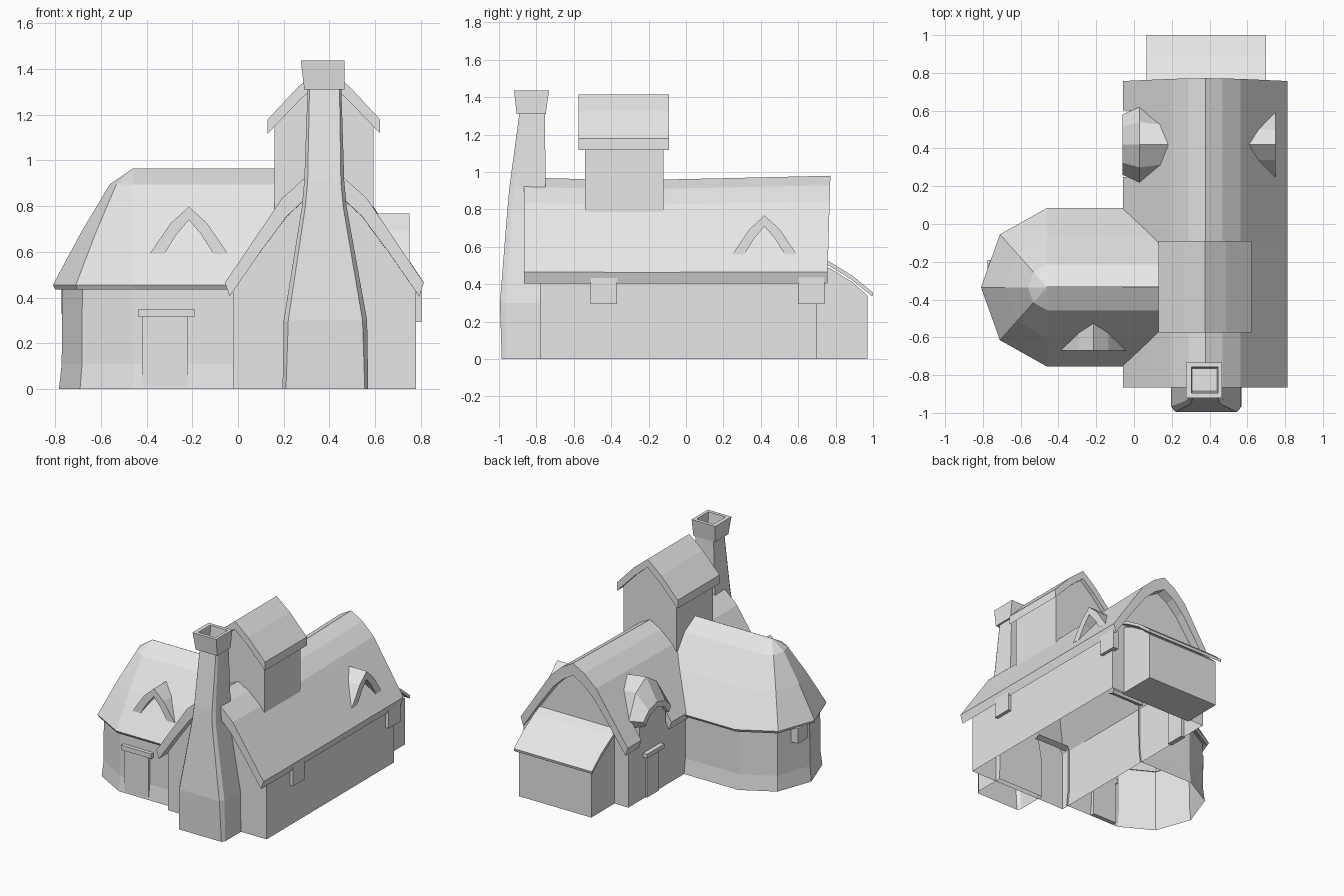
import bpy, bmesh

if "Cube" in bpy.data.objects:
    bpy.data.objects.remove(bpy.data.objects["Cube"], do_unlink=True)

PLASTER = bpy.data.materials.new("pale_grey")
PLASTER.use_nodes = True
PLASTER.diffuse_color = (0.8, 0.8, 0.8, 1)
PLASTER.node_tree.nodes["Principled BSDF"].inputs["Base Color"].default_value = (0.8, 0.8, 0.8, 1)


def loft(name, rings, start=True, end=True, closed=True):
    """Skin a list of equal-length rings, with optional end caps."""
    bm = bmesh.new()
    rows = [[bm.verts.new(p) for p in ring] for ring in rings]
    n = len(rows[0])
    for a, b in zip(rows, rows[1:]):
        for i in range(n if closed else n - 1):
            j = (i + 1) % n
            bm.faces.new((a[i], a[j], b[j], b[i]))
    if start:
        bm.faces.new(rows[0])
    if end:
        bm.faces.new(rows[-1])
    bmesh.ops.remove_doubles(bm, verts=bm.verts[:], dist=0.0005)
    bmesh.ops.recalc_face_normals(bm, faces=bm.faces[:])
    mesh = bpy.data.meshes.new(name)
    bm.to_mesh(mesh)
    bm.free()
    mesh.materials.append(PLASTER)
    obj = bpy.data.objects.new(name, mesh)
    bpy.context.collection.objects.link(obj)
    return obj


def rect(x0, x1, y0, y1, z):
    return [(x0, y0, z), (x1, y0, z), (x1, y1, z), (x0, y1, z)]


def box(name, x0, x1, y0, y1, z0, z1, floor=True):
    return loft(name, [rect(x0, x1, y0, y1, z0), rect(x0, x1, y0, y1, z1)], start=floor)


def mirrored(half):
    """Half profile from eave to ridge, completed on the other side."""
    return [(-d, z) for d, z in half] + [(d, z) for d, z in reversed(half[:-1])]


def shell(outer, inner):
    return mirrored(outer) + mirrored(inner)[::-1]


# Main barn: gabled walls, open underneath
CX = 0.378
walls = [(-0.4, 0)] + mirrored([(0.4, 0.44), (0.27, 0.64), (0.15, 0.8), (0, 0.9)]) + [(0.4, 0)]
barn = loft("barn_walls", [[(CX + d, y, z) for d, z in walls] for y in (-0.78, 0.70)])
bm = bmesh.new()
bm.from_mesh(barn.data)
bmesh.ops.delete(bm, geom=[f for f in bm.faces if f.calc_center_median().z < 0.01], context='FACES')
bm.to_mesh(barn.data)
bm.free()

# Barn roof: thick bowed shell with a slightly sagging ridge
section = shell([(0.435, 0.465), (0.3, 0.665), (0.185, 0.835), (0.09, 0.92), (0, 0.97)],
                [(0.415, 0.405), (0.28, 0.6), (0.165, 0.755), (0.08, 0.835), (0, 0.88)])
stations = [(-0.865, 0), (-0.55, -0.008), (-0.1, -0.01), (0.35, 0), (0.755, 0.01)]
roof = loft("barn_roof", [[(CX + d, y + (0.03 * (z - 0.4) if y > 0.7 else 0),
                            z + s * (z - 0.4) / 0.57) for d, z in section] for y, s in stations])
cutter = box("roof_notch_cutter", -0.2, 0.03, 0.25, 0.6, 0.3, 0.7)
cutter.hide_render = True
cutter.hide_set(True)
cutter.hide_viewport = True
notch = roof.modifiers.new("notch", 'BOOLEAN')
notch.object = cutter
notch.solver = 'EXACT'

# Round-ended cottage wing
def wing_ring(s, z, x_end):
    half = [(x_end, 0.42 * s), (-0.46, 0.42 * s), (-0.46 - 0.25 * s, 0.28 * s)]
    pts = half + [(-0.46 - 0.35 * s, 0)] + [(x, -d) for x, d in reversed(half)]
    return [(x, d - 0.335, z) for x, d in pts]


loft("wing_walls", [wing_ring(s, z, -0.01) for s, z in ((0.925, 0), (0.89, 0.11), (0.885, 0.45))],
     start=False, end=False, closed=False)
loft("wing_roof", [wing_ring(s, z, 0.25) for s, z in
                   ((0.87, 0.45), (0.97, 0.435), (1, 0.455), (0.64, 0.69), (0.29, 0.895), (0.001, 0.965))],
     start=False, end=False, closed=False)

# Tower with a gabled cap
box("tower_walls", 0.16, 0.592, -0.54, -0.12, 0.6, 1.17, floor=False)
gable = mirrored([(0.216, 1.165), (0.11, 1.28), (0, 1.36)])
loft("tower_gable", [[(CX - 0.002 + d, y, z) for d, z in gable] for y in (-0.54, -0.12)])
cap = shell([(0.246, 1.18), (0.11, 1.325), (0, 1.415)], [(0.246, 1.118), (0.1, 1.27), (0, 1.355)])
loft("tower_roof", [[(CX - 0.002 + d, y, z) for d, z in cap] for y in (-0.575, -0.09)])

# Chimney: tapered stack with chamfered front and hollow flared pot
def stack_ring(x0, x1, y0, y1, z, c):
    return [(x0 + c, y0, z), (x1 - c, y0, z), (x1, y0 + c * 1.5, z), (x1, y1, z),
            (x0, y1, z), (x0, y0 + c * 1.5, z)]


loft("chimney_stack", [stack_ring(*r) for r in (
    (0.195, 0.57, -0.985, -0.74, 0, 0.015), (0.2, 0.565, -0.995, -0.74, 0.3, 0.02),
    (0.28, 0.475, -0.955, -0.75, 0.8, 0.015), (0.29, 0.465, -0.945, -0.75, 0.91, 0.015),
    (0.305, 0.452, -0.89, -0.755, 1.32, 0.008))], start=False)
loft("chimney_pot", [rect(*r) for r in (
    (0.29, 0.465, -0.905, -0.75, 1.31), (0.275, 0.467, -0.92, -0.732, 1.437),
    (0.305, 0.445, -0.895, -0.757, 1.437), (0.31, 0.44, -0.885, -0.765, 1.33))])

# Lean-to at the back
wall = [(0.68, 0), (0.68, 0.52), (0.78, 0.48), (0.89, 0.41), (0.97, 0.34), (0.97, 0)]
loft("lean_to_walls", [[(x, y, z) for y, z in wall] for x in (0.09, 0.675)])
slope = [(0.68, 0.56), (0.76, 0.525), (0.89, 0.445), (1.0, 0.355)]
slab = slope + [(y - 0.005, z - 0.02) for y, z in reversed(slope)]
loft("lean_to_roof", [[(x, y, z) for y, z in slab] for x in (0.065, 0.698)])

# Small arched dormers, each given by a placing rule
arch = shell([(0.172, 0), (0.08, 0.135), (0, 0.208)], [(0.108, 0), (0.055, 0.085), (0, 0.15)])
for name, place in (
        ("front_dormer", lambda u, v, w: (-0.215 + u, -0.67 + v, 0.59 + w)),
        ("left_dormer", lambda u, v, w: (0.75 - v, 0.42 + u, 0.56 + w))):
    loft(name, [[place(u, v, w) for u, w in arch] for v in (0, 0.165)])

# Hipped hood above the back door
hood = [(-0.06, 0.09, 0.66), (0.035, 0, 0.84), (0.22, 0, 0.82)]
def hood_ring(x, half, rise, drop):
    eave = [(half, 0.59), (half * 0.6, 0.59 + rise * 0.7), (0, 0.59 + rise)]
    low = [(d * 0.85, z - drop) for d, z in eave]
    return [(x, 0.42 + d, z) for d, z in shell(eave, low)]


loft("door_hood", [hood_ring(*r) for r in ((-0.06, 0.16, 0.09, 0.04), (0.03, 0.2, 0.25, 0.06),
                                           (0.18, 0.17, 0.23, 0.06))])
loft("hood_wall", [[(x, 0.42 + d, z) for d, z in
                    [(-0.15, 0.4), (-0.15, 0.58), (-0.08, 0.64), (0.08, 0.64), (0.15, 0.58), (0.15, 0.4)]]
                   for x in (-0.022, 0.12)])

# Doors with lintels
box("front_door", -0.418, -0.22, -0.722, -0.69, 0, 0.32)
box("front_lintel", -0.435, -0.19, -0.735, -0.69, 0.315, 0.35)
box("back_door", -0.034, 0, 0.36, 0.5, 0, 0.31)
box("back_lintel", -0.055, 0, 0.33, 0.53, 0.305, 0.335)

# Wooden brackets below the eaves
for name, y, top in (("front_bracket", -0.44, 0.435), ("back_bracket", 0.67, 0.435)):
    box(name, 0.76, 0.803, y - 0.07, y + 0.07, 0.293, top)
box("wing_bracket", -0.775, -0.72, -0.3, -0.19, 0.33, 0.44)
